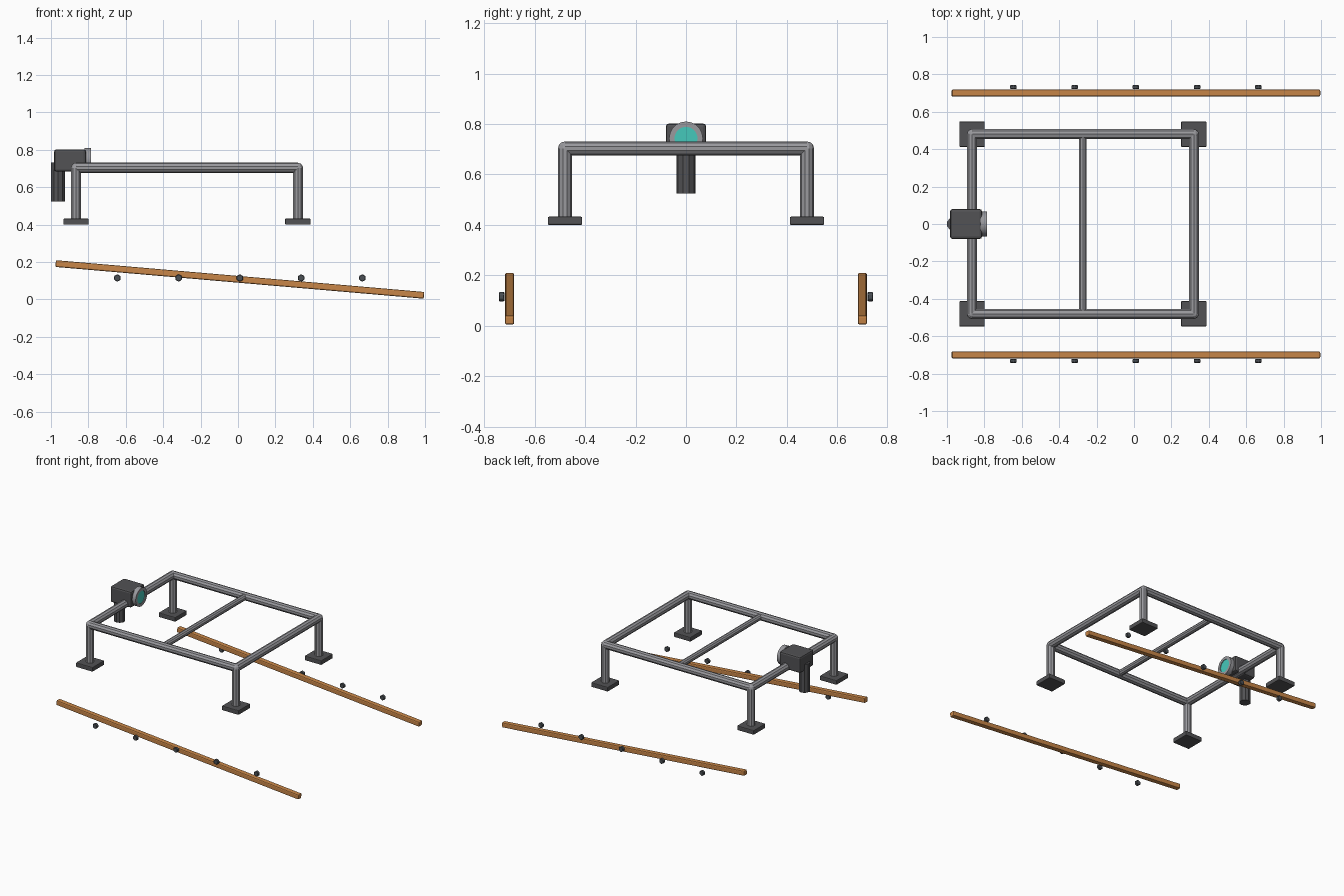
import bpy, math
from mathutils import Vector

cube = bpy.data.objects.get("Cube")
if cube:
    bpy.data.objects.remove(cube)


def material(name, r, g, b):
    m = bpy.data.materials.new(name)
    m.use_nodes = True
    m.diffuse_color = (r, g, b, 1)
    m.node_tree.nodes["Principled BSDF"].inputs["Base Color"].default_value = (r, g, b, 1)
    return m


steel = material("steel grey", 0.32, 0.32, 0.34)
dark = material("dark grey", 0.085, 0.085, 0.09)
bolt_mat = material("bolt grey", 0.07, 0.08, 0.09)
copper = material("copper orange", 0.58, 0.24, 0.065)
teal = material("teal glass", 0.06, 0.58, 0.5)


def finish(name, mat, bevel=0):
    ob = bpy.context.object
    ob.name = name
    ob.data.materials.append(mat)
    if bevel:
        mod = ob.modifiers.new("Bevel", 'BEVEL')
        mod.width = bevel
        mod.segments = 2
    return ob


def box(name, loc, size, mat, bevel, tilt=0):
    bpy.ops.mesh.primitive_cube_add(size=1, location=loc)
    ob = bpy.context.object
    ob.scale = size
    bpy.ops.object.transform_apply(location=False, rotation=False, scale=True)
    ob.rotation_euler.y = tilt
    return finish(name, mat, bevel)


def rod(name, a, b, radius, mat, sides=10):
    a, b = Vector(a), Vector(b)
    bpy.ops.mesh.primitive_cylinder_add(vertices=sides, radius=radius, depth=(b - a).length,
                                        location=(a + b) / 2)
    bpy.context.object.rotation_euler = (b - a).to_track_quat('Z', 'Y').to_euler()
    return finish(name, mat)


# Table frame: legs, feet, corner joints and top bars
X0, X1, Y, Z, R = -0.866, 0.32, 0.48, 0.703, 0.028
for x, end in ((X0, "right"), (X1, "left")):
    for y, side in ((-Y, "front"), (Y, "back")):
        tag = f"{side}_{end}"
        rod(f"{tag}_leg", (x, y, 0.42), (x, y, Z), R, steel)
        box(f"{tag}_foot", (x, y, 0.416), (0.136, 0.136, 0.033), dark, 0.005)
        bpy.ops.mesh.primitive_uv_sphere_add(segments=10, ring_count=6, radius=R, location=(x, y, Z))
        finish(f"{tag}_joint", steel)
    rod(f"{end}_top_bar", (x, -Y, Z), (x, Y, Z), R, steel)
for y, side in ((-Y, "front"), (Y, "back")):
    rod(f"{side}_top_bar", (X0, y, Z), (X1, y, Z), R, steel)
rod("cross_bar", (-0.273, -Y, Z), (-0.273, Y, Z), 0.021, steel)

# Sensor head on its post
rod("sensor_post", (-0.962, 0, 0.525), (-0.962, 0, 0.733), 0.0385, dark)
box("sensor_housing", (-0.898, 0, 0.743), (0.17, 0.16, 0.118), dark, 0.012)

# Lens rim: a hollow ring made by spinning a square profile
N = 20
profile = [(-0.82, 0.046), (-0.82, 0.067), (-0.785, 0.067), (-0.785, 0.046)]
verts = [(x, r * math.sin(math.tau * i / N), 0.743 + r * math.cos(math.tau * i / N))
         for i in range(N) for x, r in profile]
faces = [(4 * i + k, 4 * i + (k + 1) % 4, 4 * ((i + 1) % N) + (k + 1) % 4, 4 * ((i + 1) % N) + k)
         for i in range(N) for k in range(4)]
mesh = bpy.data.meshes.new("lens_rim")
mesh.from_pydata(verts, [], faces)
rim = bpy.data.objects.new("lens_rim", mesh)
bpy.context.collection.objects.link(rim)
bpy.ops.object.select_all(action='DESELECT')
bpy.context.view_layer.objects.active = rim
rim.select_set(True)
bpy.ops.object.mode_set(mode='EDIT')
bpy.ops.mesh.select_all(action='SELECT')
bpy.ops.mesh.normals_make_consistent(inside=False)
bpy.ops.object.mode_set(mode='OBJECT')
finish("lens_rim", steel)
bpy.ops.object.shade_smooth_by_angle()
rod("lens", (-0.82, 0, 0.743), (-0.79, 0, 0.743), 0.047, teal, N)

# Sloping rails with a level row of hex bolts outside each
slope = math.atan2(0.17, 1.972)
for s, side in ((-1, "front"), (1, "back")):
    box(f"{side}_rail", (0.01, 0.7 * s, 0.107), (1.977, 0.037, 0.036), copper, 0.007, slope)
    for i in range(5):
        x = 0.01 + 0.3275 * (i - 2)
        bolt = rod(f"{side}_bolt_{i + 1}", (x, 0.721 * s, 0.115), (x, 0.742 * s, 0.115),
                   0.02, bolt_mat, 6)
        mod = bolt.modifiers.new("Bevel", 'BEVEL')
        mod.width = 0.003
        mod.segments = 1
